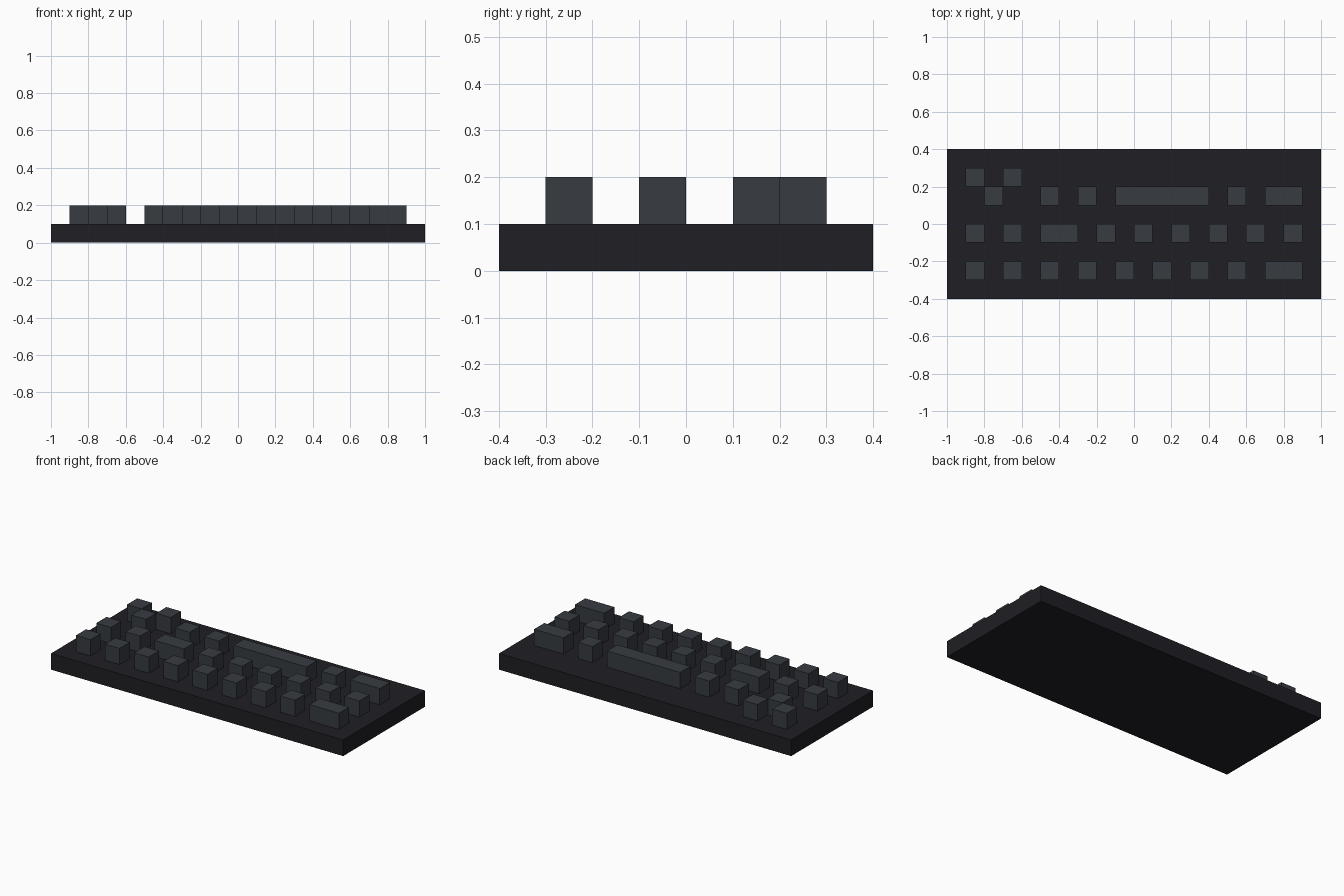
import bpy

if "Cube" in bpy.data.objects:
    bpy.data.objects.remove(bpy.data.objects["Cube"])


def material(name, color):
    mat = bpy.data.materials.new(name)
    mat.diffuse_color = (*color, 1)
    mat.use_nodes = True
    mat.node_tree.nodes["Principled BSDF"].inputs["Base Color"].default_value = mat.diffuse_color
    return mat


def box(name, x0, x1, y0, y1, z0, z1, mat):
    bpy.ops.mesh.primitive_cube_add(
        size=1, location=((x0 + x1) / 2, (y0 + y1) / 2, (z0 + z1) / 2))
    obj = bpy.context.object
    obj.name = name
    obj.scale = (x1 - x0, y1 - y0, z1 - z0)
    bpy.ops.object.transform_apply(location=False, rotation=False, scale=True)
    obj.data.materials.append(mat)
    return obj


case_mat = material("case_dark", (0.014, 0.014, 0.018))
key_mat = material("key_grey", (0.038, 0.044, 0.052))

# Keyboard case
box("keyboard_case", -1, 1, -0.4, 0.4, 0, 0.1, case_mat)

# Key rows: front edge y, left edges of the square keys, (left, width) of wide keys
U = 0.1
rows = {
    "front_row": (-0.3, [-0.9 + 0.2 * i for i in range(8)], [(0.7, 0.2)]),
    "middle_row": (-0.1, [-0.9, -0.7] + [-0.2 + 0.2 * i for i in range(6)],
                   [(-0.5, 0.2)]),
    "space_row": (0.1, [-0.8, -0.5, -0.3, 0.5], [(-0.1, 0.5), (0.7, 0.2)]),
    "back_row": (0.2, [-0.9, -0.7], []),
}

for row, (y, squares, wides) in rows.items():
    keys = [(x, U) for x in squares] + wides
    for i, (x, w) in enumerate(sorted(keys)):
        kind = "space_bar" if w > 0.4 else "wide_key" if w > U else "key"
        box(f"{row}_{kind}_{i + 1}", x, x + w, y, y + U, 0.1, 0.2, key_mat)
